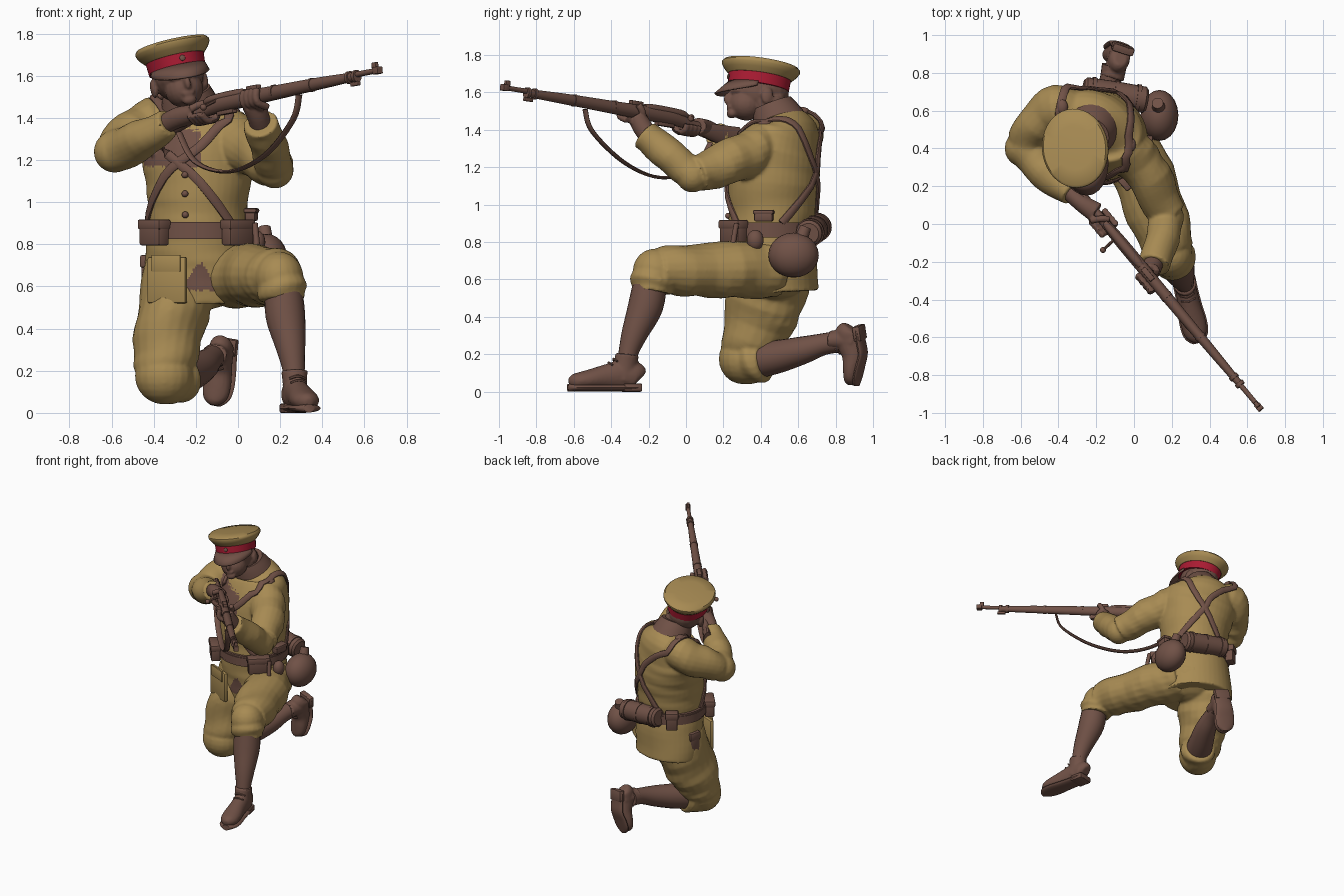
import bpy, bmesh, math
from mathutils import Vector, Matrix

if "Cube" in bpy.data.objects:
    bpy.data.objects.remove(bpy.data.objects["Cube"])

def material(name, rgb):
    m = bpy.data.materials.new(name)
    m.diffuse_color = (*rgb, 1)
    m.use_nodes = True
    m.node_tree.nodes["Principled BSDF"].inputs["Base Color"].default_value = m.diffuse_color
    return m
KHAKI = material("khaki cloth", (0.39, 0.258, 0.087))
BROWN = material("dark brown", (0.163, 0.083, 0.062))
RED = material("red band", (0.40, 0.011, 0.032))
I4 = Matrix.Identity(4)

def finish(name, bm, mat, M=I4):
    bmesh.ops.recalc_face_normals(bm, faces=bm.faces)
    me = bpy.data.meshes.new(name)
    bm.to_mesh(me); bm.free()
    me.transform(M)
    me.materials.append(mat)
    ob = bpy.data.objects.new(name, me)
    bpy.context.collection.objects.link(ob)
    return ob

def spline(rows, sub):
    """Catmull-Rom through rows of numbers."""
    out = []
    for i in range(len(rows) - 1):
        a, b, c, d = rows[max(i-1, 0)], rows[i], rows[i+1], rows[min(i+2, len(rows)-1)]
        for t in (k / sub for k in range(sub)):
            out.append([q + .5*t*(r-p + t*(2*p-5*q+4*r-s + t*(3*(q-r)+s-p))) for p, q, r, s in zip(a, b, c, d)])
    return out + [list(rows[-1])]

def loft(name, rings, mat=BROWN, ref=(1, 0, 0), n=20, sub=4, fold=0, M=I4):
    """Tube through rings (x, y, z, half width, half height); fold adds cloth creases; ref may be one vector per ring."""
    rows = spline([r if len(r) == 5 else (*r, r[3]) for r in rings], sub)
    cs, bm, loops = [Vector(r[:3]) for r in rows], bmesh.new(), []
    for i, r in enumerate(rows):
        t = (cs[min(i+1, len(cs)-1)] - cs[max(i-1, 0)]).normalized()
        w = ref[i] if isinstance(ref, list) else Vector(ref)
        u = (w - t * w.dot(t)).normalized()
        v, ring = t.cross(u), []
        for k in range(n):
            a = math.tau * k / n
            f = 1 + fold * math.sin(i * 1.5 + 2.2 * math.sin(a + .25 * i))
            ring.append(bm.verts.new(cs[i] + (u*math.cos(a)*r[3] + v*math.sin(a)*r[4]) * f))
        loops.append(ring)
    for p, q in zip(loops, loops[1:]):
        for k in range(n):
            bm.faces.new((p[k], p[(k+1) % n], q[(k+1) % n], q[k]))
    bm.faces.new(loops[0]); bm.faces.new(loops[-1])
    return finish(name, bm, mat, M)

def ball(name, loc, r, mat=BROWN, M=I4):
    bm = bmesh.new()
    bmesh.ops.create_uvsphere(bm, u_segments=20, v_segments=12, radius=1)
    return finish(name, bm, mat, M @ Matrix.Translation(loc) @ Matrix.Diagonal((*(r if isinstance(r, tuple) else (r, r, r)), 1)))

def box(name, size, M, mat=BROWN, bevel=.01):
    bm = bmesh.new()
    bmesh.ops.create_cube(bm, size=1)
    bmesh.ops.scale(bm, vec=size, verts=bm.verts)
    bmesh.ops.bevel(bm, geom=bm.edges[:], offset=bevel, segments=2, affect='EDGES', profile=.5)
    return finish(name, bm, mat, M)

def merge(name, obs, voxel=.01, smooth=3):
    """Join overlapping pieces into one continuous skin."""
    bpy.ops.object.select_all(action='DESELECT')
    for o in obs:
        o.select_set(True)
    ob = bpy.context.view_layer.objects.active = obs[0]
    bpy.ops.object.join()
    ob.name = name
    m = ob.modifiers.new("skin", 'REMESH'); m.mode = 'VOXEL'; m.voxel_size = voxel
    s = ob.modifiers.new("soften", 'SMOOTH'); s.iterations = smooth
    for x in ("skin", "soften"):
        bpy.ops.object.modifier_apply(modifier=x)
    return ob

def frame(x, y, z, origin):
    return Matrix.Translation(origin) @ Matrix((x, y, z)).transposed().to_4x4()

# Torso cross-sections, turned so the right shoulder is drawn back
YAW = -25
U = Vector((math.cos(math.radians(YAW)), math.sin(math.radians(YAW)), 0)); V = Vector((-U.y, U.x, 0))
TORSO = [(-.19, .48, .53, .265, .22), (-.19, .47, .7, .262, .225), (-.19, .455, .87, .238, .225), (-.19, .46, 1.0, .24, .232),
         (-.19, .47, 1.15, .26, .24), (-.2, .5, 1.3, .275, .215), (-.21, .53, 1.4, .235, .17), (-.22, .52, 1.48, .12, .11)]
FINE = spline(TORSO, 8)
def section(z):
    return min(FINE, key=lambda r: abs(r[2] - z))
def on_body(phi, z, off=.01):
    x, y, _, a, b = section(z)
    p = math.radians(phi)
    return Vector((x, y, z)) + U*math.cos(p)*(a+off) + V*math.sin(p)*(b+off)

# Jacket with both sleeves
jacket = merge("jacket", [
    loft("torso", TORSO, KHAKI, U, 40, fold=.012),
    loft("right_upper_arm", [(-.3, .58, 1.37, .11), (-.4, .61, 1.37, .125), (-.51, .53, 1.31, .115), (-.575, .42, 1.255, .1)], KHAKI, (0, 0, 1), fold=.06),
    ball("right_elbow", (-.585, .4, 1.24), .1, KHAKI),
    loft("right_forearm", [(-.585, .41, 1.24, .1), (-.46, .27, 1.295, .095), (-.33, .16, 1.375, .068)], KHAKI, (0, 0, 1), fold=.05),
    loft("left_upper_arm", [(-.1, .48, 1.34, .1), (-.03, .4, 1.31, .12), (.08, .25, 1.235, .12), (.17, .06, 1.165, .1)], KHAKI, (0, 0, 1), fold=.06),
    ball("left_elbow", (.175, .035, 1.155), .09, KHAKI),
    loft("left_forearm", [(.175, .05, 1.15, .088), (.15, -.08, 1.255, .09), (.105, -.22, 1.375, .083)], KHAKI, fold=.04)])
# Brown chest lining and the open gap of the skirt, by position
jacket.data.materials.append(BROWN)
for f in jacket.data.polygons:
    c, s = f.center, section(f.center.z)
    d = c - Vector(s[:3])
    near = math.hypot(d.dot(U)/s[3], d.dot(V)/s[4]) < 1.12
    chest = 1.17 < c.z < 1.38 and -.45 < c.x < -.18
    gap = .58 < c.z < .71 and abs(c.x + .18) < (.73 - c.z) * .6
    f.material_index = int(near and f.normal.y < -.2 and (chest or gap))

# Breeches
merge("breeches", [
    ball("seat", (-.17, .48, .66), (.23, .2, .17), KHAKI),
    loft("left_thigh", [(-.06, .48, .66, .16), (.05, .25, .65, .165, .15), (.14, 0, .65, .155, .14), (.2, -.15, .65, .125, .12)], KHAKI, fold=.05),
    ball("left_knee", (.195, -.165, .645), (.115, .12, .12), KHAKI),
    loft("left_knee_cuff", [(.2, -.16, .68, .1), (.205, -.175, .6, .12), (.21, -.185, .535, .105)], KHAKI, fold=.05),
    loft("right_thigh", [(-.26, .48, .68, .18, .2), (-.31, .42, .47, .17, .205), (-.345, .35, .28, .155, .165), (-.355, .31, .17, .13, .125)], KHAKI, fold=.045),
    ball("right_knee", (-.35, .305, .175), (.14, .13, .135), KHAKI),
    loft("right_knee_cuff", [(-.35, .28, .165, .11), (-.3, .37, .165, .125), (-.27, .425, .17, .11)], KHAKI, (0, 0, 1), fold=.06)])

# Hanging skirt panel with pocket flap
PANEL = Matrix.Translation((-.335, .245, .63)) @ Matrix.Rotation(math.radians(-24), 4, 'Z')
box("skirt_panel", (.2, .03, .22), PANEL, KHAKI)
box("pocket_flap", (.15, .012, .08), PANEL @ Matrix.Translation((0, -.017, .08)), KHAKI, .004)

# Gaiters
loft("left_gaiter", [(.215, -.19, .6, .088), (.225, -.215, .46, .094), (.25, -.275, .31, .07), (.265, -.31, .2, .052), (.267, -.315, .13, .055)])
loft("right_gaiter", [(-.31, .35, .165, .1), (-.24, .48, .185, .09), (-.17, .62, .22, .075), (-.13, .74, .255, .058), (-.11, .84, .27, .06)], ref=(0, 0, 1))

# Boots, built along local y with the sole at z = 0; bend lifts the toe
def boot(name, origin, forward, up, scale, bend):
    y, z = Vector(forward).normalized(), Vector(up)
    x = y.cross(z).normalized()
    M = frame(x, y, x.cross(y), origin) @ Matrix.Diagonal((*scale, 1))
    shape = [(-.07, .07, .032, .045), (-.045, .085, .052, .075), (.04, .088, .054, .078), (.12, .078, .057, .066), (.2, .066, .064, .054),
             (.26, .058, .06, .046), (.295, .054, .044, .038), (.318, .05, .018, .02)]
    lift = lambda p: bend * max(p - .12, 0) / .2
    merge(name + "_upper", [loft("vamp", [(0, p, c + lift(p), w, h) for p, c, w, h in shape], M=M),
          loft("ankle", [(0, .03, .06, .055, .07), (0, .01, .13, .054, .066), (0, 0, .2, .06, .062)], M=M)], .008, 2)
    loft(name + "_sole", [(0, p*1.02, .022 + lift(p), w+.006, .02) for p, c, w, h in shape], M=M)
    box(name + "_heel", (.112, .1, .045), M @ Matrix.Translation((0, -.022, .022)))
    for k in range(4):
        h = .175 - .02*k
        loft(name + "_lace", [(-.036, .062+.026*k, h-.012, .006), (0, .074+.026*k, h, .007), (.036, .062+.026*k, h-.012, .006)], n=6, ref=(0, 0, 1), M=M)
boot("left_boot", (.268, -.315, 0), (.22, -1, 0), (0, 0, 1), (1.05, 1, 1), 0)
boot("right_boot", (-.055, .95, .3), (-.1, .16, -1), (-.3, -.95, 0), (1.05, .8, .95), .07)

# Head and cap share one tilted frame
z = Vector((-.22, .13, 1)).normalized()
y = Vector((-.22, 1, 0)); y = (y - z*y.dot(z)).normalized()
HEAD = frame(y.cross(z), y, z, (-.285, .385, 1.613))
features = [("skull", (0, .015, -.005), (.122, .155, .13)), ("jaw", (0, -.055, -.09), (.092, .095, .085)),
            ("brow", (0, -.115, -.03), (.075, .04, .03)), ("nose", (0, -.15, -.075), (.017, .03, .035)),
            ("lips", (0, -.143, -.122), (.03, .014, .014)), ("chin", (0, -.125, -.152), (.035, .028, .025))]
features += [("ear", (s*.125, .03, -.05), (.016, .032, .045)) for s in (-1, 1)]
merge("head", [ball(n, p, r, M=HEAD) for n, p, r in features] + [loft("neck", [(-.23, .49, 1.38, .095), (-.245, .44, 1.56, .09)], sub=1)], .008, 2)
loft("collar", [(-.225, .5, 1.44, .145), (-.235, .475, 1.5, .125), (-.24, .46, 1.54, .108)], n=24)
loft("cap_band", [(0, 0, .012, .135, .165), (0, 0, .08, .14, .17)], RED, n=40, sub=1, M=HEAD)
loft("cap_crown", [(0, 0, .07, .142, .172), (0, 0, .095, .165, .196), (0, 0, .118, .178, .212), (0, 0, .13, .178, .212), (0, 0, .142, .168, .2),
                   (0, 0, .15, .1, .12), (0, 0, .152, .01, .01)], KHAKI, n=40, sub=1, M=HEAD)
ball("cap_badge", (0, -.17, .045), (.014, .006, .014), M=HEAD)
bm, rows = bmesh.new(), []
for k in range(25):
    a = math.radians(-80 + 160*k/24)
    e = max(math.cos(a), .02) ** .7
    rows.append([bm.verts.new((math.sin(a)*(.138+.02*j*e), -math.cos(a)*(.167+.065*j*e), .02-.075*j*e)) for j in (0, .5, 1)])
for p, q in zip(rows, rows[1:]):
    for j in (0, 1):
        bm.faces.new((p[j], p[j+1], q[j+1], q[j]))
finish("cap_visor", bm, BROWN, HEAD).modifiers.new("thickness", 'SOLIDIFY').thickness = .01

# Belt, crossed shoulder straps laid on the jacket, and buttons
for nm, lo, hi, off in (("belt", .825, .905, .018), ("belt_edge", .838, .892, .023)):
    s = section(.865)
    loft(nm, [(s[0], s[1], h, s[3]+off, s[4]+off) for h in (lo, hi)], ref=U, n=48, sub=1)
def strap(name, path):
    hits = [jacket.closest_point_on_mesh(Vector(p)) for p in spline([on_body(*p, .03) if len(p) == 2 else p for p in path], 4)]
    loft(name, [(*(h[1] + h[2]*.008), .012, .023) for h in hits], ref=[h[2] for h in hits], n=10, sub=1)
strap("left_shoulder_strap", [(-150, .9), (-105, 1.12), (-65, 1.27), (-.06, .26, 1.42), (-.02, .42, 1.49), (-.01, .58, 1.44), (.01, .7, 1.32), (92, 1.16), (130, .9)])
strap("right_shoulder_strap", [(-25, .9), (-65, 1.1), (-105, 1.27), (-.37, .42, 1.42), (-.39, .6, 1.55), (-.33, .78, 1.43), (100, 1.28), (90, 1.16), (40, .9)])
for p in ((-.02, .42, 1.43), (-.38, .62, 1.5)):
    ball("strap_buckle", p, (.03, .04, .022))
for h in (1.13, 1.04, .94):
    ball("button", on_body(-80, h), .016)

# Belt pouches and hanging kit; angle is a world heading
def pouch(name, angle, h, size, off=.04):
    p = on_body(angle - YAW, .87, off); p.z = h
    M = Matrix.Translation(p) @ Matrix.Rotation(math.radians(angle - 90), 4, 'Z')
    box(name, size, M)
    box(name + "_flap", (size[0]+.012, size[1]+.012, size[2]*.4), M @ Matrix.Translation((0, 0, size[2]*.33)))
for row in (("front_pouch_left", -48, .855, (.15, .065, .12)), ("front_pouch_right", -140, .855, (.15, .065, .12)),
            ("side_pouch", -8, .94, (.1, .05, .06), .02), ("holster", 165, .67, (.08, .045, .15), .01), ("rear_frog", 125, .87, (.08, .06, .13))):
    pouch(*row)
ball("small_flask", (.09, .37, .81), (.04, .045, .055))
loft("tool_handle", [(.08, .27, .9, .014), (.09, .25, .78, .016), (.09, .25, .7, .02)], n=10)
ball("water_bottle", (.135, .575, .73), (.1, .135, .12))
loft("bottle_neck", [(.13, .62, .83, .035), (.125, .64, .88, .03)], sub=1)
A, B = Vector((-.27, .71, .885)), Vector((.07, .655, .845))
loft("blanket_roll", [(*A.lerp(B, t), r) for t, r in ((0, .055), (.04, .07), (.5, .073), (.96, .07), (1, .055))], ref=(0, 0, 1), sub=1, n=24)
for t in (.15, .5, .85):
    loft("roll_strap", [(*A.lerp(B, t+d), .077) for d in (-.03, .03)], ref=(0, 0, 1), sub=1, n=24)

# Rifle along one line; t runs from muzzle back to butt, dz is offset upward
D = Vector((-.64, .765, -.125)).normalized()
W = Vector((0, 0, 1)).cross(D).normalized()
UP = D.cross(W)
def on_gun(t, dz=0, side=0):
    return Vector((.675, -.985, 1.62)) + D*t + UP*dz + W*side
def gun(name, rings, sub=3):
    loft(name, [(*on_gun(t, dz), w, h) for t, dz, w, h in rings], ref=W, n=14, sub=sub)
gun("rifle_stock", [(.17, 0, .018, .02), (.3, 0, .022, .025), (.5, 0, .026, .03), (.8, -.003, .03, .035), (1.1, -.005, .032, .04), (1.22, -.01, .03, .038),
                    (1.34, -.03, .023, .028), (1.46, -.045, .026, .042), (1.66, -.065, .03, .068)])
gun("rifle_barrel", [(0, .008, .013, .013), (.25, .008, .014, .014)], 1)
gun("rifle_receiver", [(1.0, .022, .018, .02), (1.06, .025, .024, .024), (1.25, .022, .022, .022), (1.3, .015, .014, .014)])
for t in (.17, .22, .5, .78):
    gun("barrel_band", [(t, 0, .024+.01*t, .028+.01*t), (t+.02, 0, .024+.01*t, .028+.01*t)], 1)
for nm, t, dz, size in (("front_sight", .035, .028, (.02, .03, .04)), ("muzzle_collar", .02, .008, (.034, .04, .034)), ("bayonet_lug", .19, -.035, (.016, .06, .02)),
                        ("rear_sight", .94, .04, (.03, .08, .022)), ("magazine_floor", 1.15, -.05, (.03, .12, .02))):
    box(nm, size, frame(W, D, UP, on_gun(t, dz)), bevel=.003)
loft("trigger_guard", [(*on_gun(t, d), .006) for t, d in ((1.2, -.04), (1.22, -.075), (1.27, -.08), (1.3, -.045))], ref=W, n=8)
sgn = -1 if W.x > 0 else 1
tip = on_gun(1.2, -.02, sgn*.1)
loft("bolt_handle", [(*on_gun(1.2, .02), .008), (*tip, .008)], n=8, sub=1, ref=(0, 0, 1))
ball("bolt_knob", tip, .016)
loft("rifle_sling", [(*p, .02, .009) for p in ((.29, -.54, 1.51), (.26, -.5, 1.39), (.13, -.33, 1.225), (-.04, -.14, 1.145), (-.2, .04, 1.19), (-.28, .13, 1.33))],
     ref=(.77, .64, 0), n=8, sub=6)

# Hands with fingers wrapped round the stock
def digit(r, *pts):
    return loft("finger", [(*on_gun(t, d, s*sgn), r) for t, d, s in pts], ref=D, n=10)
right = [loft("palm", [(-.36, .19, 1.36, .045), (-.29, .12, 1.4, .05, .045), (-.2, .06, 1.42, .045, .055)], ref=(0, 0, 1)),
         digit(.018, (1.36, -.01, .05), (1.33, .012, 0), (1.3, 0, -.03))]
left = [loft("palm", [(.115, -.18, 1.34, .05), (.095, -.23, 1.41, .053), (.075, -.26, 1.465, .058, .05)]),
        digit(.019, (.98, -.06, -.02), (.95, -.01, -.05), (.92, .03, -.042))]
for k in range(4):
    right.append(digit(.017, *((1.27 + .028*k, d, s) for d, s in ((-.04, .06), (-.075, .02), (-.065, -.03), (-.03, -.042)))))
    left.append(digit(.018, *((.87 + .032*k, d, s) for d, s in ((-.06, -.02), (-.04, .04), (0, .048), (.025, .036)))))
merge("right_hand", right, .007, 2)
merge("left_hand", left, .007, 2)

bpy.ops.object.select_all(action='SELECT')
bpy.context.view_layer.objects.active = jacket
bpy.ops.object.shade_smooth_by_angle(angle=math.radians(42))
